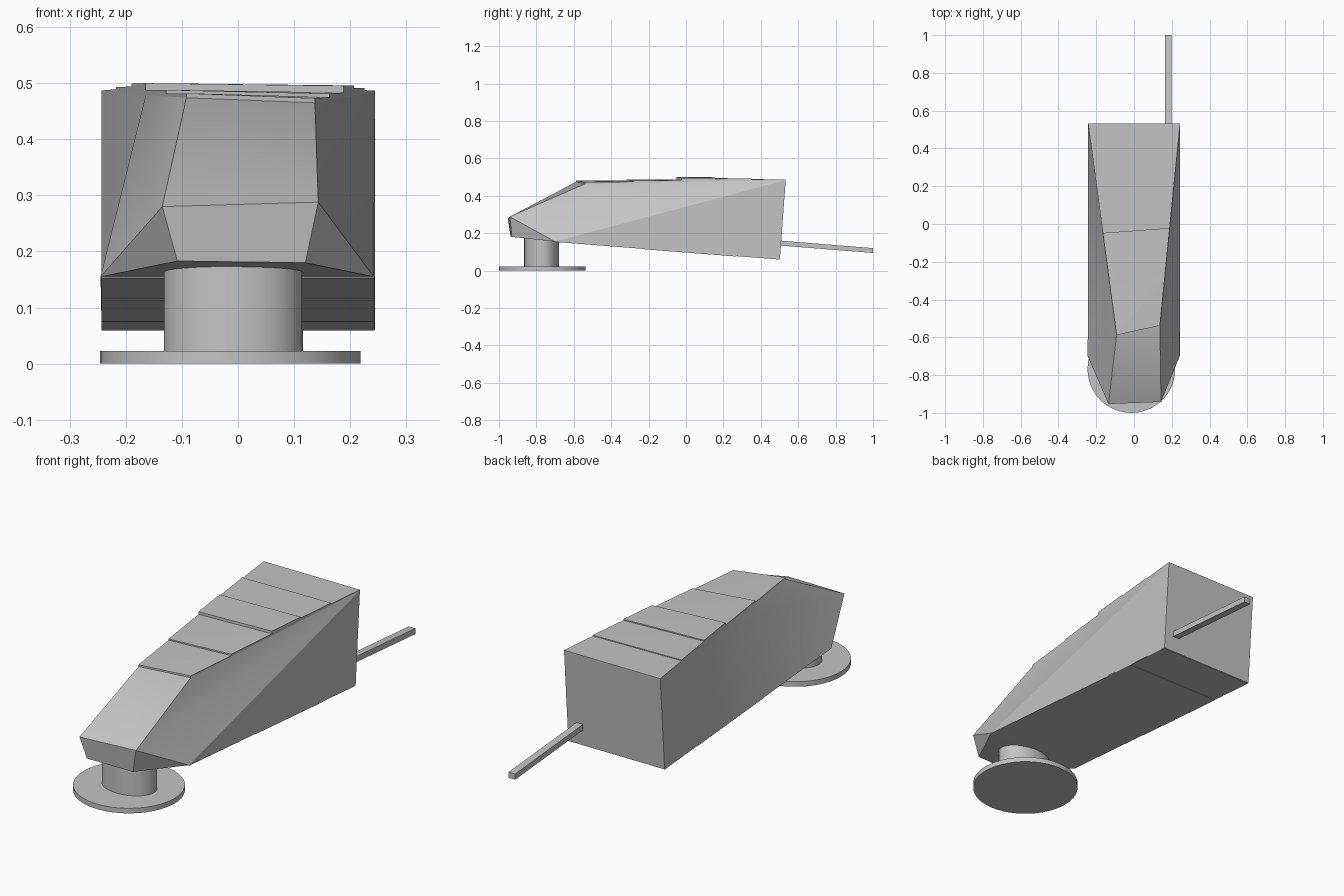
import bpy, bmesh
from mathutils import Vector

if "Cube" in bpy.data.objects:
    bpy.data.objects.remove(bpy.data.objects["Cube"])

grey = bpy.data.materials.new("plain grey")
grey.diffuse_color = (0.55, 0.55, 0.55, 1)
grey.use_nodes = True
grey.node_tree.nodes["Principled BSDF"].inputs["Base Color"].default_value = grey.diffuse_color


def finish(name, bm, smooth=None):
    bmesh.ops.recalc_face_normals(bm, faces=bm.faces)
    mesh = bpy.data.meshes.new(name)
    bm.to_mesh(mesh)
    bm.free()
    mesh.materials.append(grey)
    ob = bpy.data.objects.new(name, mesh)
    bpy.context.collection.objects.link(ob)
    if smooth:
        bpy.ops.object.select_all(action='DESELECT')
        ob.select_set(True)
        bpy.context.view_layer.objects.active = ob
        bpy.ops.object.shade_smooth_by_angle(angle=smooth)
    return ob


def hull(name, points):
    """Convex solid around a few corner points."""
    bm = bmesh.new()
    for p in points:
        bm.verts.new(p)
    bmesh.ops.convex_hull(bm, input=bm.verts)
    bmesh.ops.dissolve_limit(bm, angle_limit=0.01, verts=bm.verts, edges=bm.edges)
    return finish(name, bm)


def cylinder(name, x, y, z0, z1, rx, ry, sides):
    bm = bmesh.new()
    bmesh.ops.create_cone(bm, cap_ends=True, segments=sides,
                          radius1=1, radius2=1, depth=1)
    for v in bm.verts:
        v.co = (x + v.co.x * rx, y + v.co.y * ry, z0 + (v.co.z + 0.5) * (z1 - z0))
    return finish(name, bm, 0.5)


# Upper edges of the body, running from front to back
left_front, left_back = Vector((-0.092, -0.588, 0.474)), Vector((-0.243, 0.533, 0.484))
right_front, right_back = Vector((0.137, -0.538, 0.465)), Vector((0.244, 0.533, 0.484))

# Faceted wedge body: wide box at the back, narrow nose at the front
corners = {
    "LF": left_front, "LB": left_back, "RF": right_front, "RB": right_back,
    "LM": left_front.lerp(left_back, 0.48),
    "lb": (-0.243, 0.502, 0.061), "rb": (0.244, 0.502, 0.061),
    "lf": (-0.245, -0.70, 0.155), "rf": (0.242, -0.70, 0.155),
    "LN": (-0.135, -0.953, 0.280), "RN": (0.143, -0.942, 0.288),
    "ln": (-0.108, -0.938, 0.183), "rn": (0.120, -0.931, 0.180),
}
faces = ["LF RF RB LB LM", "LB RB rb lb", "lb rb rf lf", "lf rf rn ln",   # top, back, belly, chin
         "LN RN rn ln", "LF RF RN LN",                                    # nose, sloped front
         "LN ln lf", "RN rn rf",                                          # cheeks
         "LM LB lb", "LM lb lf", "LM lf LN", "LM LN LF",                  # left side
         "RB rb rf", "RB rf RN", "RB RN RF"]                              # right side
bm = bmesh.new()
vert = {key: bm.verts.new(co) for key, co in corners.items()}
for f in faces:
    bm.faces.new([vert[key] for key in f.split()])
finish("body", bm, 0.45)

# Roof panels stepping up to the middle and down again
roof = [(0.0, 0.24, 0.482, 0.482), (0.24, 0.48, 0.488, 0.488),
        (0.48, 0.65, 0.500, 0.499), (0.65, 0.83, 0.494, 0.493),
        (0.83, 1.0, 0.489, 0.487)]
for i, (f0, f1, z0, z1) in enumerate(roof):
    pts = []
    for f, z in ((f0, z0), (f1, z1)):
        for a, b, drop in ((left_front, left_back, 0), (right_front, right_back, 0.009)):
            p = a.lerp(b, f)
            pts += [(p.x, p.y, p.z - 0.001), (p.x, p.y, z - drop * (1 - f))]
    hull(f"roof_panel_{i + 1}", pts)


# Belly panels following the sloping underside
def belly_z(y):
    return 0.155 - 0.0782 * (y + 0.70)


for i, (y0, y1, t) in enumerate(((-0.70, -0.22, 0.002), (-0.22, 0.27, 0.004),
                                 (0.27, 0.50, 0.002))):
    hull(f"belly_panel_{i + 1}",
         [(x, y, belly_z(y) + dz) for x in (-0.243, 0.243)
          for y in (y0, y1) for dz in (-t, 0.001)])

# Round foot and oval column under the nose
cylinder("foot_disc", -0.014, -0.768, 0, 0.023, 0.232, 0.232, 48)
cylinder("column", -0.008, -0.772, 0.02, 0.178, 0.124, 0.093, 32)

# Square rod sloping down behind the body
hull("rear_rod", [(x, y, z + dz) for x in (0.165, 0.198)
                  for y, z in ((0.49, 0.135), (1.0, 0.094)) for dz in (0, 0.026)])
